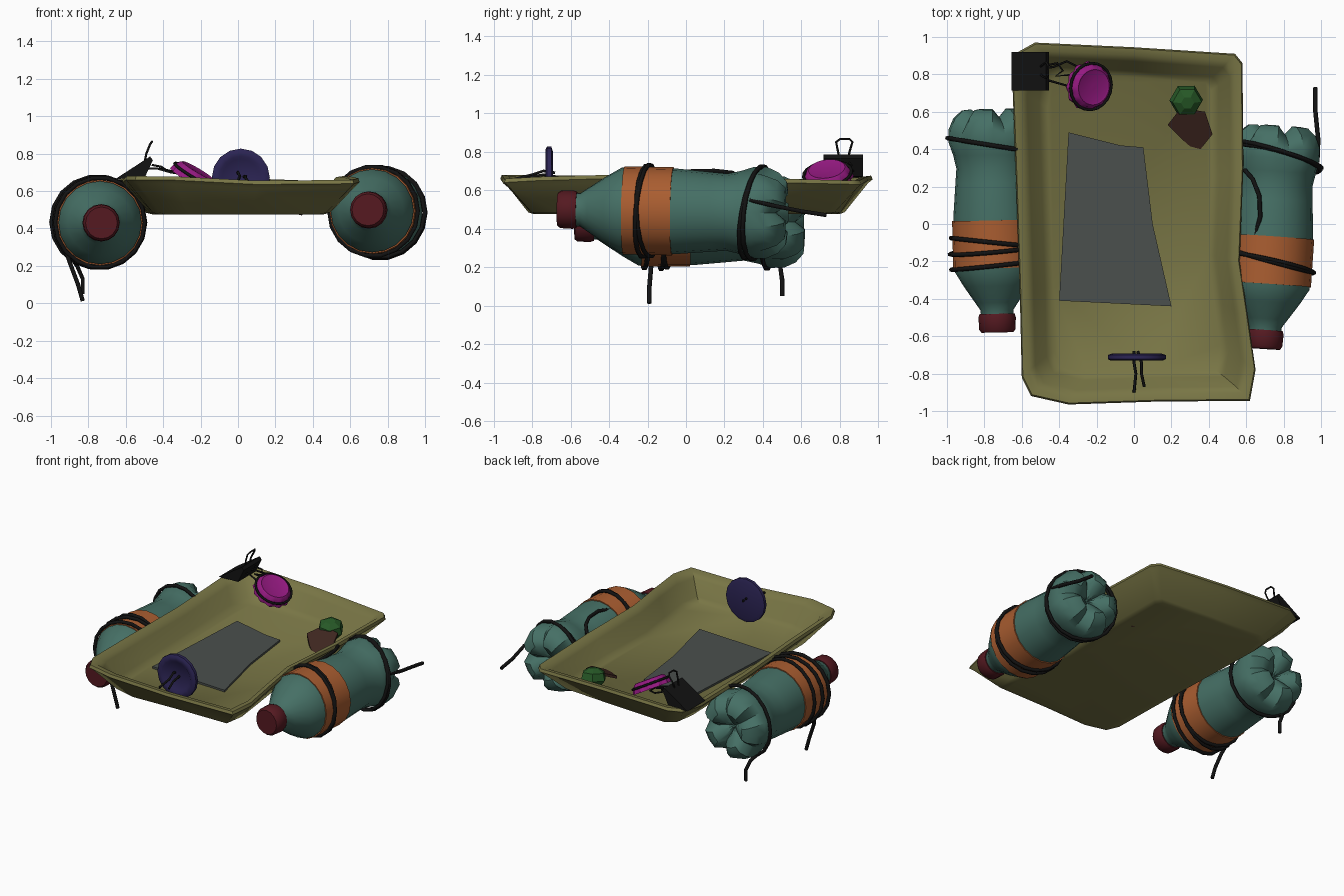
import bpy, bmesh
from math import sin, cos, pi, radians
from mathutils import Vector, Matrix

if "Cube" in bpy.data.objects:
    bpy.data.objects.remove(bpy.data.objects["Cube"])

COL = dict(olive=(.19, .18, .06), teal=(.06, .16, .13), orange=(.4, .11, .03), maroon=(.09, .01, .015),
           purple=(.025, .018, .09), magenta=(.3, .01, .22), green=(.02, .1, .02), brown=(.05, .02, .015),
           grey=(.07, .08, .075), black=(.006, .006, .006))
MAT = {}
for key, c in COL.items():
    MAT[key] = bpy.data.materials.new(key)
    MAT[key].diffuse_color = (*c, 1)


def finish(name, bm, mat, angle=40):
    bmesh.ops.remove_doubles(bm, verts=bm.verts, dist=.0002)
    bmesh.ops.recalc_face_normals(bm, faces=bm.faces)
    me = bpy.data.meshes.new(name)
    bm.to_mesh(me)
    bm.free()
    ob = bpy.data.objects.new(name, me)
    bpy.context.collection.objects.link(ob)
    me.materials.append(MAT[mat])
    if angle:
        bpy.ops.object.select_all(action='DESELECT')
        bpy.context.view_layer.objects.active = ob
        ob.select_set(True)
        bpy.ops.object.shade_smooth_by_angle(angle=radians(angle))
    return ob


def skin(bm, rings, cap=True):
    vs = [[bm.verts.new(p) for p in ring] for ring in rings]
    n = len(vs[0])
    for a, b in zip(vs, vs[1:]):
        for i in range(n):
            bm.faces.new((a[i], a[(i + 1) % n], b[(i + 1) % n], b[i]))
    if cap:
        bm.faces.new(vs[0])
        bm.faces.new(vs[-1])


def frame(origin, axis):
    """Local z along axis, local x close to world x."""
    z = Vector(axis).normalized()
    x = Vector((1, 0, 0))
    x = (x - z * x.dot(z)).normalized()
    m = Matrix((x, z.cross(x), z)).transposed().to_4x4()
    m.translation = origin
    return m


def lathe(name, prof, segs, m, mat, mod=None, cap=True, angle=40):
    rings = []
    for s, r in prof:
        ring = []
        for i in range(segs):
            t = 2 * pi * i / segs
            s2, r2 = mod(s, r, t) if mod else (s, r)
            ring.append(m @ Vector((r2 * cos(t), r2 * sin(t), s2)))
        rings.append(ring)
    bm = bmesh.new()
    skin(bm, rings, cap)
    return finish(name, bm, mat, angle)


def plate(name, pts, th, mat):
    bm = bmesh.new()
    skin(bm, [[Vector(p) for p in pts], [Vector(p) + Vector((0, 0, th)) for p in pts]])
    return finish(name, bm, mat, 0)


def cord(name, pts, r=.012, cyclic=False):
    cu = bpy.data.curves.new(name, 'CURVE')
    cu.dimensions = '3D'
    cu.bevel_depth, cu.bevel_resolution, cu.use_fill_caps = r, 1, True
    sp = cu.splines.new('POLY')
    sp.points.add(len(pts) - 1)
    for p, co in zip(sp.points, pts):
        p.co = (*co, 1)
    sp.use_cyclic_u = cyclic
    cu.materials.append(MAT['black'])
    ob = bpy.data.objects.new(name, cu)
    bpy.context.collection.objects.link(ob)
    bpy.ops.object.select_all(action='DESELECT')
    bpy.context.view_layer.objects.active = ob
    ob.select_set(True)
    bpy.ops.object.convert(target='MESH')


# Shallow tray with a bent rim
outline = [(-.53, .97), (0, .945), (.54, .91), (.58, .86), (.585, .3), (.565, -.2), (.61, -.5), (.65, -.78),
           (.62, -.945), (.1, -.95), (-.35, -.965), (-.55, -.92), (-.6, -.82), (-.61, -.4), (-.63, .2),
           (-.65, .75), (-.62, .92)]
levels = [(.70, .82, .475), (.76, .85, .485), (.97, .975, .625), (1, 1, .645), (.99, .992, .665), (.93, .955, .66),
          (.88, .92, .63), (.78, .865, .53), (.71, .83, .5)]
bm = bmesh.new()
skin(bm, [[(x * fx, y * fy, z + (.015 * sin(4 * x + 3 * y) if z > .6 else 0)) for x, y in outline]
          for fx, fy, z in levels])
finish('tray', bm, 'olive', 45)


# Bottles with petal bases
def petals(s, r, t):
    k = max(0, 1 - s / .26)
    groove = max(0, cos(5 * t)) ** 2
    return s + .05 * k * groove, r * (1 - .2 * k * groove)


BODY = [(.09, .015), (.05, .06), (.005, .12), (.01, .165), (.05, .21), (.11, .237), (.18, .238), (.25, .215),
        (.32, .2), (.4, .207), (.58, .222), (.87, .222), (.95, .175), (1.04, .115), (1.08, .088), (1.13, .085)]


def bottle(side, base, tip):
    m = frame(base, Vector(tip) - Vector(base))
    lathe(side + '_bottle', BODY, 20, m, 'teal', petals)
    lathe(side + '_label', [(.6, .215), (.6, .229), (.855, .229), (.855, .215)], 20, m, 'orange', cap=False)
    lathe(side + '_bottle_cap', [(1.1, .08), (1.1, .094), (1.12, .1), (1.185, .097), (1.2, .085)], 16, m, 'maroon')
    return m


def loop(name, m, s, r, tilt, phase):
    cord(name, [m @ Vector((r * cos(t), r * sin(t), s + tilt * cos(t - phase)))
                for t in (2 * pi * i / 18 for i in range(18))], cyclic=True)


left = bottle('left', (-.757, .62, .435), (-.73, -.58, .43))
right = bottle('right', (.775, .53, .48), (.695, -.66, .5))

# Lashings around the bottles
for i, (s, r, tilt, ph) in enumerate([(.72, .238, .03, 0), (.76, .245, .02, 2.6), (.84, .24, .02, 3),
                                      (.2, .245, .045, 0)]):
    loop(f'left_lashing_{i}', left, s, r, tilt, ph)
for i, (s, r, tilt, ph) in enumerate([(.725, .237, .05, .2), (.74, .24, .04, -.4), (.16, .243, .06, -.4),
                                      (.18, .238, .06, -.7)]):
    loop(f'right_lashing_{i}', right, s, r, tilt, ph)

# Loose cord ends
cord('left_front_tail', [(-.92, -.15, .28), (-.9, -.18, .22), (-.855, -.19, .1), (-.83, -.19, .012)])
cord('left_back_tail', [(-.88, .44, .23), (-.86, .49, .2), (-.83, .5, .13), (-.83, .5, .05)])
cord('right_tail', [(.98, .33, .55), (.985, .45, .52), (.97, .6, .49), (.97, .73, .47)])
cord('right_tray_tie', [(.59, .29, .65), (.635, .24, .69), (.67, .15, .7), (.675, .04, .7), (.65, -.06, .68),
                        (.59, -.12, .64)])

# Sheet lying on the tray floor
plate('deck_sheet', [(-.35, .49, .5), (-.07, .42, .5), (.05, .41, .5), (.1, 0, .5), (.2, -.44, .5),
                     (-.4, -.41, .5)], .014, 'grey')

# Upright button with threads
b = frame((.015, -.71, .672), (0, -1, 0))
lathe('button', [(-.018, .13), (-.01, .155), (.012, .155), (.02, .14), (.02, .115), (.008, .1), (.008, .01)],
      16, b, 'purple')
cord('button_thread_left', [(0, -.68, .69), (0, -.74, .7), (.01, -.8, .68), (0, -.9, .655)], .008)
cord('button_thread_right', [(.02, -.68, .67), (.04, -.74, .68), (.04, -.8, .67), (.055, -.87, .65)], .008)


# Crimped crown cap leaning on the corner
def crimp(s, r, t):
    return s, r * (1 + (.05 * cos(12 * t) if r > .11 else 0))


c = frame((-.23, .735, .685), (.5, -.12, .85))
lathe('crown_cap', [(-.035, .112), (-.035, .128), (-.01, .122), (.02, .108), (.03, .095), (.026, .085), (.026, .01)],
      48, c, 'magenta', crimp)
cord('crown_cap_wire', [c @ Vector((.126 * cos(t), .126 * sin(t), .0)) for t in
                        (2 * pi * i / 20 for i in range(20))], .008, True)

# Binder clip with two wire handles
bm = bmesh.new()
skin(bm, [[(-.655, y, .665), (-.47, y, .785), (-.455, y, .765), (-.5, y, .67)] for y in (.715, .92)])
finish('binder_clip', bm, 'black', 0)
cord('clip_handle_upper', [(-.5, .8, .75), (-.49, .79, .8), (-.47, .78, .85), (-.46, .8, .865), (-.46, .85, .865),
                           (-.47, .865, .85), (-.49, .85, .8), (-.5, .84, .75)], .006)
cord('clip_handle_lower', [(-.5, .78, .72), (-.43, .76, .72), (-.36, .74, .7), (-.3, .77, .69), (-.3, .84, .69),
                           (-.36, .87, .7), (-.43, .84, .72), (-.5, .83, .72)], .006)
cord('clip_twist', [(-.46, .85, .74), (-.41, .86, .73), (-.38, .82, .71), (-.42, .79, .72), (-.32, .8, .7)], .006)

# Stone and flap in the back corner
lathe('green_stone', [(-.06, .05), (-.01, .09), (.04, .078), (.065, .035)], 6,
      frame((.28, .66, .56), (.1, -.2, 1)), 'green', angle=0)
plate('brown_flap', [(.18, .53, .53), (.25, .62, .57), (.38, .6, .56), (.42, .48, .52), (.34, .38, .47),
                     (.26, .45, .49)], .02, 'brown')

for m in bpy.data.materials:
    if m.users and not m.is_grease_pencil:
        m.use_nodes = True
        m.node_tree.nodes["Principled BSDF"].inputs["Base Color"].default_value = m.diffuse_color
